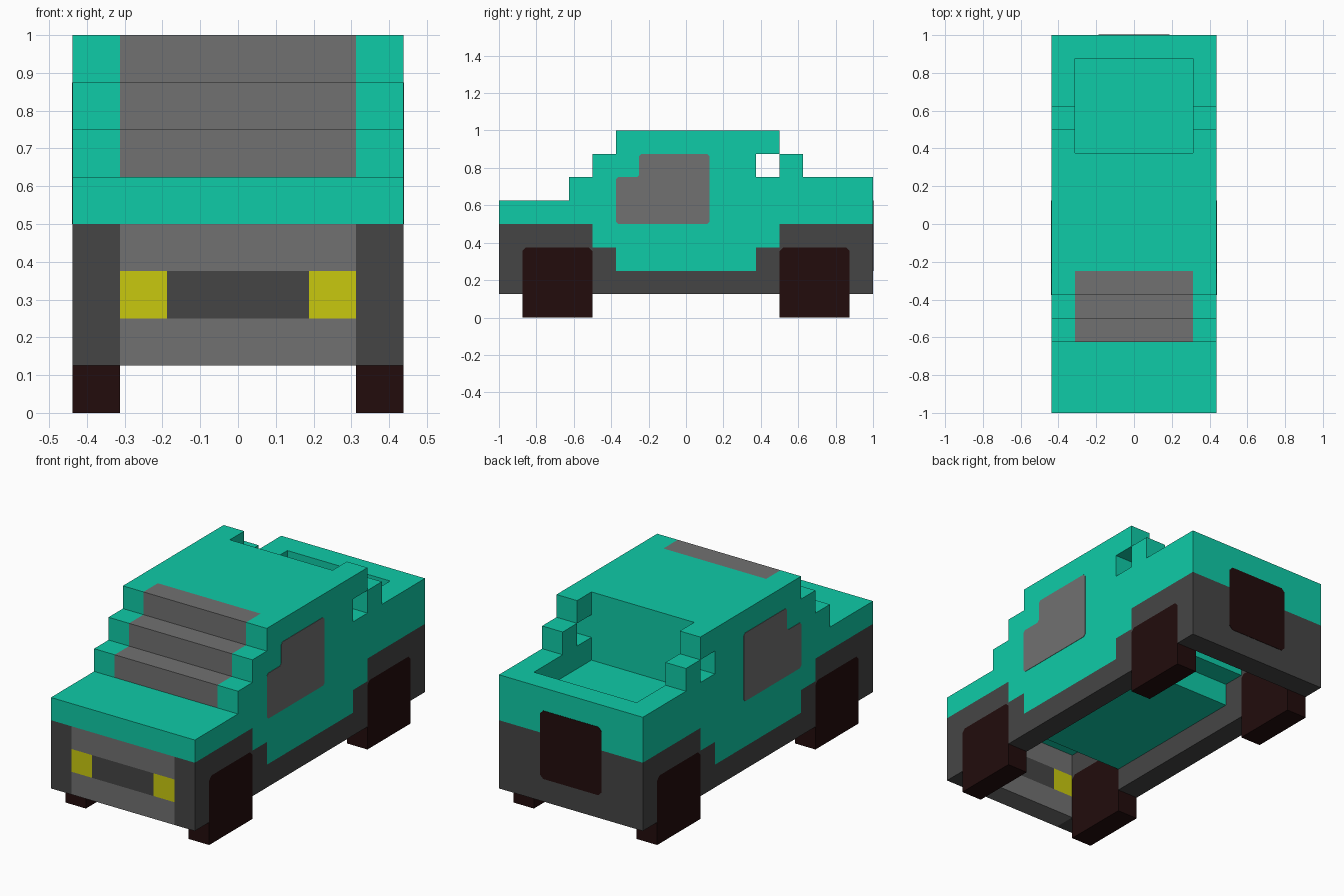
import bpy, bmesh

if "Cube" in bpy.data.objects:
    bpy.data.objects.remove(bpy.data.objects["Cube"])


def colour(name, r, g, b):
    lin = lambda c: ((c / 255 + 0.055) / 1.055) ** 2.4 if c > 10 else c / 255 / 12.92
    m = bpy.data.materials.new(name)
    m.diffuse_color = (lin(r), lin(g), lin(b), 1)
    m.use_nodes = True
    m.node_tree.nodes["Principled BSDF"].inputs["Base Color"].default_value = m.diffuse_color
    return m


TEAL = colour("teal_paint", 15, 203, 167)
GREY = colour("grey_glass", 113, 113, 113)
DARK = colour("dark_trim", 69, 69, 69)
TYRE = colour("tyre_brown", 34, 12, 12)
LAMP = colour("lamp_yellow", 201, 201, 15)

U = 0.125               # one block
IN, OUT = 2.5 * U, 3.5 * U   # inner and outer face of the side walls


def prism(name, pts, a, b, mat, axis="x"):
    """Extrude a profile: (y, z) along x, or (x, z) along y."""
    bm = bmesh.new()
    co = (lambda p, t: (t, p[0], p[1])) if axis == "x" else (lambda p, t: (p[0], t, p[1]))
    lo = [bm.verts.new(co(p, a)) for p in pts]
    hi = [bm.verts.new(co(p, b)) for p in pts]
    bm.faces.new(lo)
    bm.faces.new(hi)
    n = len(pts)
    for i in range(n):
        j = (i + 1) % n
        bm.faces.new((lo[i], lo[j], hi[j], hi[i]))
    bmesh.ops.recalc_face_normals(bm, faces=bm.faces)
    me = bpy.data.meshes.new(name)
    bm.to_mesh(me)
    bm.free()
    me.materials.append(mat)
    ob = bpy.data.objects.new(name, me)
    bpy.context.collection.objects.link(ob)
    return ob


def rect(a, b, c, d):
    return [(a, c), (b, c), (b, d), (a, d)]


def clip(pts, c=0.02):
    """Clip every corner of an axis-aligned outline."""
    out = []
    for i, p in enumerate(pts):
        for q in (pts[i - 1], pts[(i + 1) % len(pts)]):
            d = abs(q[0] - p[0]) + abs(q[1] - p[1])
            out.append((p[0] + (q[0] - p[0]) / d * c, p[1] + (q[1] - p[1]) / d * c))
    return out


def arch(y0, y1, z):
    """Outline of a wheel top with clipped corners, starting at height z."""
    return [(y0, z), (y0, .355), (y0 + .02, .375), (y1 - .02, .375), (y1, .355), (y1, z)]


# Side profiles (y, z)
side = [(-1, .5), (-.5, .5), (-.5, .375), (-.375, .375), (-.375, .25), (.375, .25),
        (.375, .375), (.5, .375), (.5, .5), (1, .5), (1, .75), (.375, .75),
        (.375, .875), (.5, .875), (.5, 1), (-.375, 1), (-.375, .875), (-.5, .875),
        (-.5, .75), (-.625, .75), (-.625, .625), (-1, .625)]
fender = ([(-1, .125)] + arch(-.875, -.5, .125) + arch(.5, .875, .125) +
          [(1, .125), (1, .5), (.5, .5), (.5, .375), (.375, .375), (.375, .25),
           (-.375, .25), (-.375, .375), (-.5, .375), (-.5, .5), (-1, .5)])
window = [(-.375, .5), (.125, .5), (.125, .875), (-.25, .875), (-.25, .75), (-.375, .75)]

# Both sides: painted wall, bed post, trim with arches, window, wheels
for s, tag in ((1, "right"), (-1, "left")):
    a, b = s * IN, s * OUT
    prism("side_panel_" + tag, side, a, b, TEAL)
    prism("bed_post_" + tag, rect(.5, .625, .75, .875), a, b, TEAL)
    prism("fender_trim_" + tag, fender, a, b, DARK)
    prism("side_window_" + tag, clip(window, .012), b - s * .003, b + s * .002, GREY)
    prism("front_wheel_" + tag, arch(-.875, -.5, 0), a, b, TYRE)
    prism("rear_wheel_" + tag, arch(.5, .875, 0), a, b, TYRE)
    # Headlight
    prism("headlight_" + tag, rect(s * 1.5 * U, a, .25, .375), -1, -.875, LAMP, "y")

# Centre of the body: bonnet, floor, cabin roof, bed and tailgate top
core = [(-1, .5), (-.5, .5), (-.5, .25), (.375, .25), (.375, .375), (.5, .375),
        (.5, .5), (1, .5), (1, .75), (.875, .75), (.875, .625), (.375, .625),
        (.375, 1), (-.25, 1), (-.25, .625), (-1, .625)]
prism("body_core", core, -IN, IN, TEAL)

# Stepped windscreen
steps = [(-.625, .625), (-.25, .625), (-.25, 1), (-.375, 1), (-.375, .875),
         (-.5, .875), (-.5, .75), (-.625, .75)]
prism("windscreen", steps, -IN, IN, GREY)

# Front wall: bumper, grille and upper grille bar
prism("front_bumper", rect(-IN, IN, .125, .25), -1, -.875, GREY, "y")
prism("grille", rect(-1.5 * U, 1.5 * U, .25, .375), -1, -.875, DARK, "y")
prism("grille_bar", rect(-IN, IN, .375, .5), -1, -.875, GREY, "y")

# Rear wall with the spare wheel
prism("rear_bumper", rect(-IN, IN, .125, .5), .875, 1, DARK, "y")
prism("spare_wheel", clip(rect(-1.5 * U, 1.5 * U, .25, .625)), .997, 1.002, TYRE, "y")
